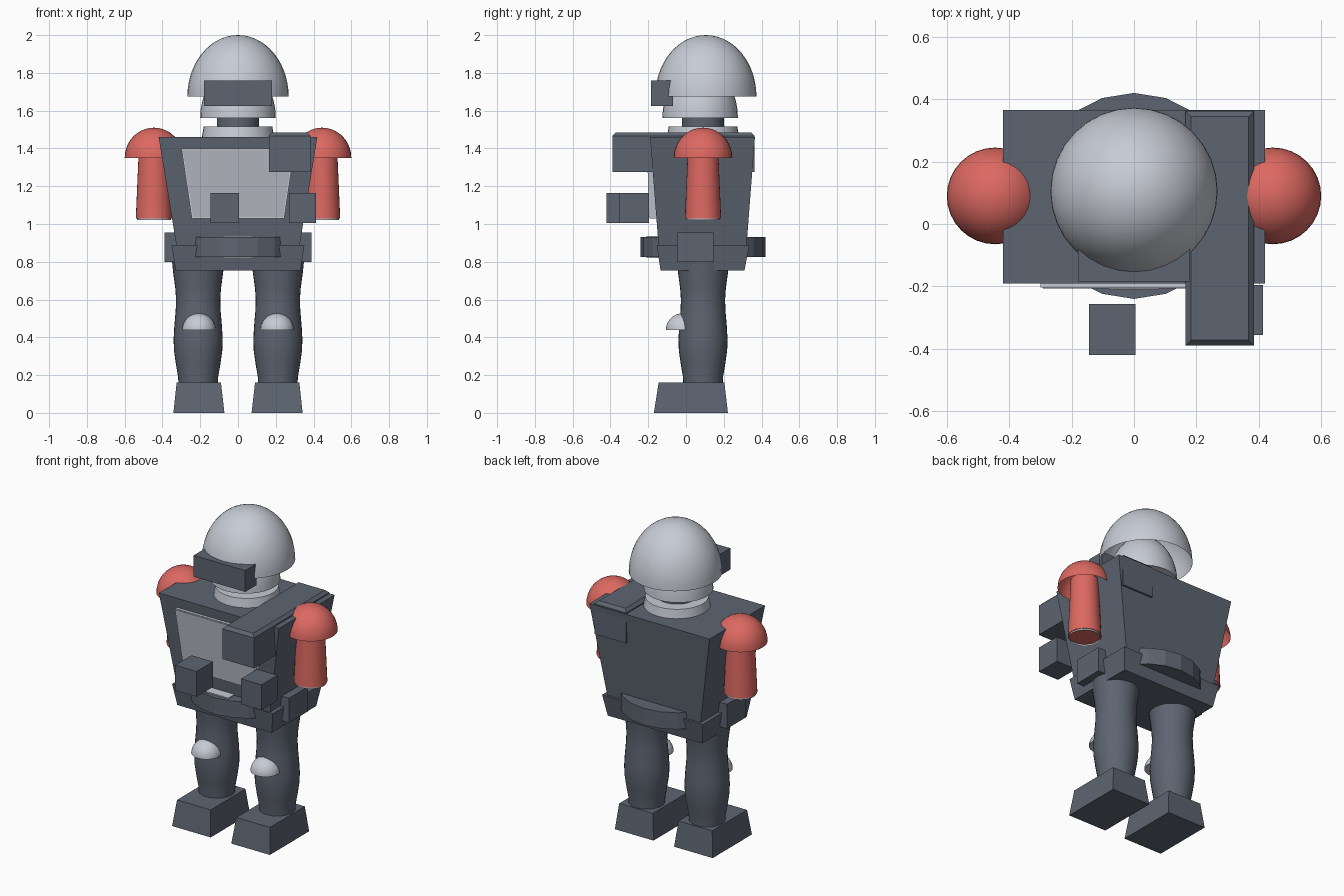
import bpy, bmesh, math

if "Cube" in bpy.data.objects:
    bpy.data.objects.remove(bpy.data.objects["Cube"], do_unlink=True)


def material(name, rgb):
    m = bpy.data.materials.new(name)
    m.use_nodes = True
    m.diffuse_color = (*rgb, 1)
    m.node_tree.nodes["Principled BSDF"].inputs["Base Color"].default_value = (*rgb, 1)
    return m


SLATE = material("slate grey", (0.11, 0.13, 0.165))
WHITE = material("soft white", (0.57, 0.6, 0.66))
PANEL = material("panel grey", (0.44, 0.46, 0.51))
RED = material("coral red", (0.72, 0.14, 0.12))


def finish(name, bm, mat, smooth=False):
    bmesh.ops.recalc_face_normals(bm, faces=bm.faces)
    me = bpy.data.meshes.new(name)
    bm.to_mesh(me)
    bm.free()
    me.materials.append(mat)
    ob = bpy.data.objects.new(name, me)
    bpy.context.collection.objects.link(ob)
    if smooth:
        bpy.ops.object.select_all(action='DESELECT')
        ob.select_set(True)
        bpy.context.view_layer.objects.active = ob
        bpy.ops.object.shade_smooth_by_angle(angle=math.radians(40))
    return ob


def block(name, mat, z, bottom, top=None, bevel=0):
    """Box or tapered box; bottom and top are (x0, x1, y0, y1)."""
    bm = bmesh.new()
    rings = []
    for h, (x0, x1, y0, y1) in zip(z, (bottom, top or bottom)):
        rings.append([bm.verts.new((x, y, h)) for x, y in
                      ((x0, y0), (x1, y0), (x1, y1), (x0, y1))])
    lo, hi = rings
    bm.faces.new(lo)
    bm.faces.new(hi)
    for i in range(4):
        j = (i + 1) % 4
        bm.faces.new((lo[i], lo[j], hi[j], hi[i]))
    if bevel:
        edges = [e for e in bm.edges if all(v in hi for v in e.verts)]
        bmesh.ops.bevel(bm, geom=edges, offset=bevel, segments=1, affect='EDGES')
    return finish(name, bm, mat)


def lathe(name, mat, centre, profile, sides=32, caps=(True, True), smooth=True):
    """Turn a (radius, z) profile about a vertical axis."""
    bm = bmesh.new()
    cx, cy = centre
    rings = []
    for r, z in profile:
        count = sides if r > 0 else 1
        rings.append([bm.verts.new((cx + r * math.sin(math.tau * i / sides),
                                    cy - r * math.cos(math.tau * i / sides), z))
                      for i in range(count)])
    for a, b in zip(rings, rings[1:]):
        for i in range(sides):
            j = (i + 1) % sides
            if len(b) == 1:
                bm.faces.new((a[i], a[j], b[0]))
            else:
                bm.faces.new((a[i], a[j], b[j], b[i]))
    for ring, cap in ((rings[0], caps[0]), (rings[-1], caps[1])):
        if cap and len(ring) > 1:
            bm.faces.new(ring)
    return finish(name, bm, mat, smooth)


def dome(name, mat, centre, r, z, height, closed=False, steps=10):
    profile = [(r * math.cos(math.pi / 2 * i / steps),
                z + height * math.sin(math.pi / 2 * i / steps)) for i in range(steps)]
    return lathe(name, mat, centre, profile + [(0, z + height)], caps=(closed, False))


def mirrored(side, x0, x1, y0, y1):
    return (*sorted((side * x0, side * x1)), y0, y1)


# Head, helmet and neck
dome("helmet", WHITE, (0, 0.105), 0.268, 1.675, 0.325, steps=14)
dome("head", WHITE, (0, 0.075), 0.2, 1.56, 0.28, closed=True)
block("visor", SLATE, (1.625, 1.76), (-0.18, 0.18, -0.185, -0.07))
lathe("neck", SLATE, (0, 0.09), [(0.112, 1.45), (0.112, 1.58)])
lathe("collar", WHITE, (0, 0.09), [(0.195, 1.44), (0.182, 1.515)])

# Torso with raised chest panel
block("torso", SLATE, (0.88, 1.46), (-0.325, 0.325, -0.145, 0.32),
      (-0.42, 0.42, -0.19, 0.365))
block("chest_frame", WHITE, (1.03, 1.4), (-0.245, 0.245, -0.193, -0.13),
      (-0.3, 0.3, -0.203, -0.13))
block("chest_panel", PANEL, (1.036, 1.394), (-0.238, 0.238, -0.196, -0.15),
      (-0.292, 0.292, -0.206, -0.15))

# Hips and belt
block("hips", SLATE, (0.755, 0.89), (-0.33, 0.33, -0.135, 0.31),
      (-0.352, 0.352, -0.155, 0.335))
lathe("belt", SLATE, (0, 0.09), [(0.33, 0.825), (0.33, 0.93)], sides=20, smooth=False)
block("buckle", WHITE, (0.82, 0.937), (-0.08, 0.08, -0.21, -0.12))

# Shoulder-mounted pack and forward blocks
block("shoulder_pack", SLATE, (1.275, 1.485), (0.165, 0.385, -0.39, 0.362), bevel=0.018)
block("right_hand", SLATE, (1.005, 1.165), (-0.145, 0.005, -0.42, -0.257))
block("left_hand", SLATE, (1.005, 1.165), (0.27, 0.413, -0.355, -0.195))

# Paired limbs
LEG = [(0.104, 0.14), (0.106, 0.19), (0.118, 0.26), (0.128, 0.33), (0.13, 0.39),
       (0.126, 0.46), (0.119, 0.54), (0.117, 0.6), (0.121, 0.66), (0.132, 0.74),
       (0.14, 0.82)]
for side, label in ((1, "left"), (-1, "right")):
    shoulder = (side * 0.445, 0.09)
    dome(label + "_shoulder", RED, shoulder, 0.155, 1.35, 0.16)
    lathe(label + "_arm", RED, shoulder, [(0.096, 1.03), (0.08, 1.4)])
    lathe(label + "_cuff", WHITE, shoulder, [(0.091, 1.02), (0.091, 1.035)],
          caps=(False, False))
    block(label + "_pouch", SLATE, (0.8, 0.955), mirrored(side, 0.29, 0.388, -0.045, 0.145))
    lathe(label + "_leg", SLATE, (side * 0.211, 0.09), LEG)
    dome(label + "_knee_pad", WHITE, (side * 0.207, -0.018), 0.088, 0.44, 0.087, closed=True)
    block(label + "_foot", SLATE, (0, 0.16), mirrored(side, 0.072, 0.342, -0.17, 0.222),
          mirrored(side, 0.09, 0.325, -0.145, 0.203))
